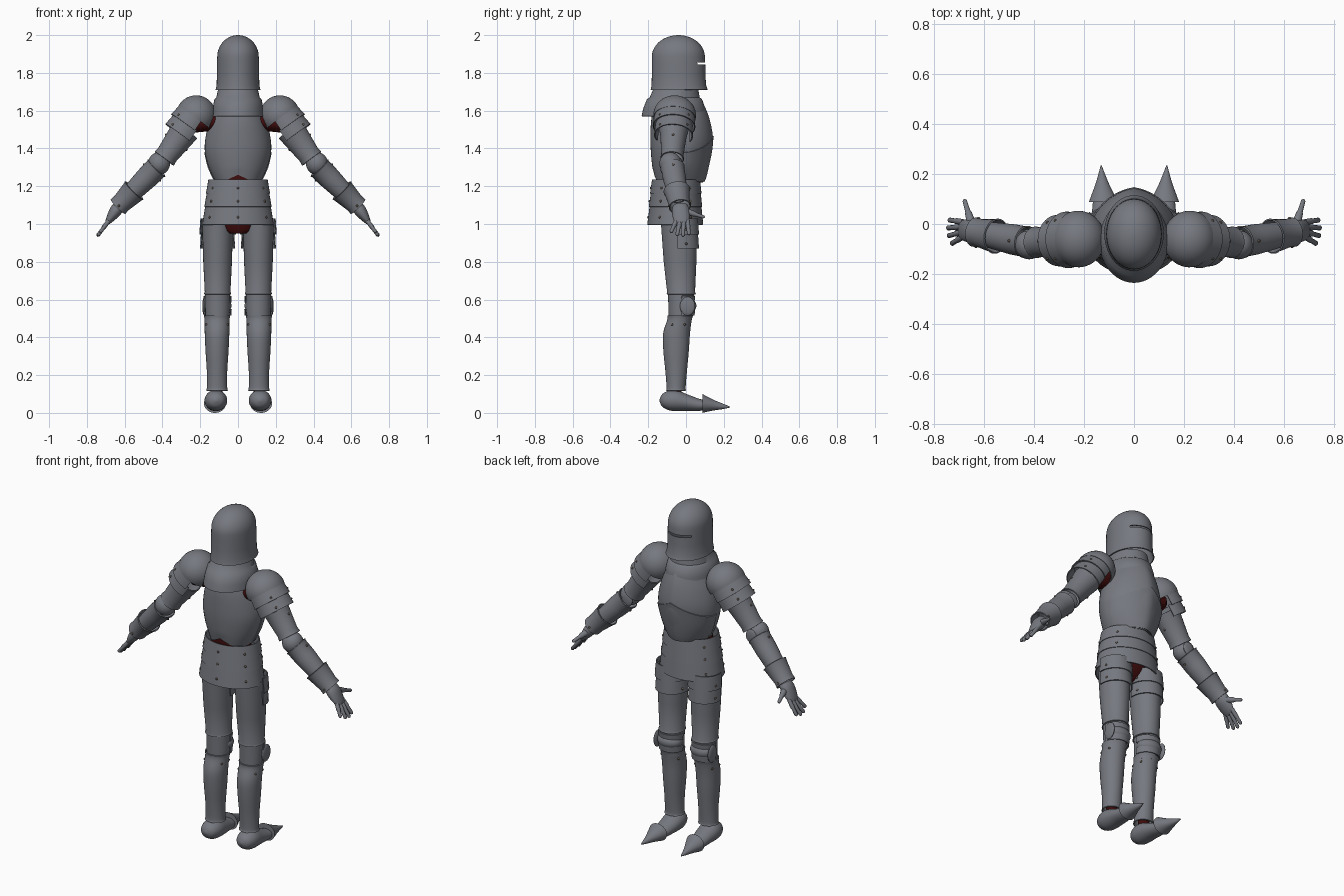
import bpy, bmesh, math
from mathutils import Vector, Matrix

cube = bpy.data.objects.get("Cube")
if cube:
    bpy.data.objects.remove(cube, do_unlink=True)


def material(name, r, g, b):
    m = bpy.data.materials.new(name)
    m.use_nodes = True
    m.diffuse_color = (r, g, b, 1)
    m.node_tree.nodes["Principled BSDF"].inputs["Base Color"].default_value = (r, g, b, 1)
    return m


STEEL = material("grey steel", 0.18, 0.19, 0.215)
CLOTH = material("dark red cloth", 0.055, 0.004, 0.004)
RIVET = material("brown rivet", 0.13, 0.10, 0.07)


def finish(name, bm, mat, thick=0):
    bmesh.ops.recalc_face_normals(bm, faces=bm.faces[:])
    me = bpy.data.meshes.new(name)
    bm.to_mesh(me)
    bm.free()
    ob = bpy.data.objects.new(name, me)
    bpy.context.collection.objects.link(ob)
    me.materials.append(mat)
    if thick:
        mod = ob.modifiers.new("plate", 'SOLIDIFY')
        mod.thickness, mod.offset = thick, 0
        bpy.context.view_layer.objects.active = ob
        bpy.ops.object.modifier_apply(modifier=mod.name)
    ob.data.shade_smooth()
    ob.data.set_sharp_from_angle(angle=math.radians(40))
    return ob


def loft(name, rings, mat=STEEL, thick=0.006, caps=(0, 0), cut=None, warp=None, seg=48):
    """Skin elliptical rings (centre, half axis, half axis) into one plate."""
    bm = bmesh.new()
    loops = []
    for c, u, v in rings:
        pts = [c + u * math.cos(i * math.tau / seg) + v * math.sin(i * math.tau / seg) for i in range(seg)]
        loops.append([bm.verts.new(warp(p) if warp else p) for p in pts])
    for a, b in zip(loops, loops[1:]):
        for i in range(seg):
            j = (i + 1) % seg
            bm.faces.new((a[i], a[j], b[j], b[i]))
    for end, loop in zip(caps, (loops[0], loops[-1])):
        if end:
            bm.faces.new(loop)
    if cut:
        gone = [f for f in bm.faces if cut(f.calc_center_median())]
        bmesh.ops.delete(bm, geom=gone, context='FACES')
    return finish(name, bm, mat, thick)


def curve(rows, steps=4):
    """Smooth a list of rows with a Catmull-Rom spline."""
    out = []
    for i in range(len(rows) - 1):
        p = [rows[max(0, min(len(rows) - 1, i + k))] for k in (-1, 0, 1, 2)]
        for s in range(steps):
            t = s / steps
            out.append([b + t * (c - a + t * (2 * a - 5 * b + 4 * c - d + t * (3 * b - 3 * c + d - a))) / 2
                        for a, b, c, d in zip(*p)])
    return out + [rows[-1]]


def upright(rows, cx=0):
    """Rows of height, half width, back y, front y."""
    return [(Vector((cx, (b + f) / 2, z)), Vector((w, 0, 0)), Vector((0, (f - b) / 2, 0))) for z, w, b, f in rows]


def along(p, q, rows):
    """Rows of distance from p towards q, thickness, depth."""
    d = (q - p).normalized()
    u = Vector((0, 1, 0)).cross(d).normalized()
    v = d.cross(u)
    return [(p + d * t, u * a, v * b) for t, a, b in rows]


def ball(name, loc, size, mat=STEEL):
    bm = bmesh.new()
    m = Matrix.Translation(loc) @ Matrix.Diagonal((*size, 1))
    bmesh.ops.create_uvsphere(bm, u_segments=32, v_segments=18, radius=1, matrix=m)
    return finish(name, bm, mat)


rivet_spots = []


def rivets(rings, k, degrees, t=0.5):
    """Mark rivets between ring k and the next one."""
    for g in degrees:
        a = math.radians(g)
        p, q = [c + u * math.cos(a) + v * math.sin(a) for c, u, v in rings[k:k + 2]]
        out = (p - rings[k][0]).normalized()
        rivet_spots.append(p.lerp(q, t) + out * 0.002)


def peak(p, width):
    return max(0, 1 - abs(p.x) / width)


# Helmet: open bell with a rounded crown and an eye slit
helm = [(1.71, 0.116, -0.184, 0.112), (1.735, 0.110, -0.179, 0.103), (1.79, 0.109, -0.178, 0.1),
        (1.844, 0.108, -0.178, 0.099), (1.856, 0.108, -0.178, 0.098)]
for i in range(12):
    a = i / 11 * math.pi / 2
    r = max(math.cos(a), 0.01)
    helm.append((1.885 + 0.112 * math.sin(a), 0.107 * r, -0.04 - 0.138 * r, -0.04 + 0.137 * r))
loft("helmet", upright(helm), caps=(0, 1),
     cut=lambda c: 1.845 < c.z < 1.855 and c.y > 0.058)

# Gorget around the neck
gorget = upright([(1.57, 0.136, -0.232, 0.1), (1.61, 0.132, -0.224, 0.1), (1.66, 0.122, -0.204, 0.082),
                  (1.668, 0.112, -0.19, 0.07), (1.725, 0.1, -0.165, 0.06)])
loft("gorget", gorget)

# Cuirass: ridged breast, back arched up at the waist
chest = curve([(1.222, 0.116, -0.164, 0.066), (1.3, 0.152, -0.175, 0.094), (1.38, 0.172, -0.183, 0.112),
               (1.45, 0.17, -0.185, 0.118), (1.53, 0.152, -0.183, 0.106), (1.6, 0.126, -0.172, 0.084),
               (1.67, 0.108, -0.15, 0.05)])


def ridge(p):
    p = p.copy()
    p.y += 0.022 * peak(p, 0.14) * min(1, max(0, p.y / 0.06))
    if p.y < -0.1 and p.z < 1.3:
        p.z += 0.04 * peak(p, 0.08) * (1.3 - p.z) / 0.078
    return p


loft("cuirass", upright(chest), warp=ridge)


def pointed(p):
    q = ridge(p)
    if q.y > 0:
        q.z += 0.085 * peak(p, 0.17) * max(0, p.z - 1.25) / 0.13
    return q


belly = curve([(1.225, 0.122, -0.165, 0.074), (1.3, 0.157, -0.175, 0.102), (1.38, 0.176, -0.183, 0.122)])
loft("belly_plate", upright(belly), warp=pointed, cut=lambda c: c.y < -0.035)
rivets(upright(chest), 17, (60, 90, 120))

# Layered skirt
edges = (1.235, 1.165, 1.095, 1.0)
for i, (hi, lo) in enumerate(zip(edges, edges[1:])):
    band = []
    for z, grow in ((lo - 0.004, 0.004), (hi, 0)):
        k = (1.235 - z) / 0.235
        band.append((z, 0.154 + 0.028 * k + grow, -0.177 - 0.021 * k - grow, 0.071 + 0.013 * k + grow))
    rings = upright(band)
    loft(f"skirt_band_{i + 1}", rings)
    rivets(rings, 0, (35, 145, 215, 270, 325), 0.4)

# Cloth body beneath the armour
loft("cloth_body", upright(curve([(0.95, 0.05, -0.115, -0.03), (0.972, 0.098, -0.126, 0.0),
                                  (1.03, 0.135, -0.14, 0.03), (1.15, 0.12, -0.15, 0.03),
                                  (1.27, 0.115, -0.16, 0.03), (1.42, 0.14, -0.165, 0.07),
                                  (1.57, 0.105, -0.15, 0.04), (1.73, 0.075, -0.12, 0.02)])),
     CLOTH, 0, (1, 1))

for s, side in ((1, "left"), (-1, "right")):
    def P(x, y, z):
        return Vector((s * x, y, z))

    # Arm joints
    shoulder, elbow, wrist = P(0.222, -0.06, 1.575), P(0.413, -0.075, 1.315), P(0.637, -0.032, 1.09)
    outward = P(0.8, 0, 0.6)
    loft(side + "_cloth_sleeve", along(P(0.1, -0.06, 1.545), P(0.26, -0.06, 1.525), [(0, 0.048, 0.065),
         (0.13, 0.045, 0.06), (0.15, 0.03, 0.04)]), CLOTH, 0, (1, 1))

    # Shoulder cap and its two lames
    dome = []
    for i in range(13):
        a = i / 12 * math.pi * 0.55
        r = max(math.sin(a), 0.01)
        dome.append((-0.103 * math.cos(a), 0.103 * r, 0.11 * r))
    loft(side + "_shoulder_cap", along(shoulder, elbow, dome), caps=(1, 0))
    for i, t in enumerate((0.005, 0.065)):
        lame = along(shoulder, elbow, [(t, 0.099 - i * 0.004, 0.104 - i * 0.008),
                                       (t + 0.068, 0.107 - i * 0.006, 0.11 - i * 0.01)])
        loft(f"{side}_shoulder_lame_{i + 1}", lame,
             cut=lambda c: (c - shoulder).dot(outward) < -0.045)
        for p in (-1, 1):
            c, u, v = lame[1]
            n = (outward + P(0, p, 0)).normalized()
            rivet_spots.append(c - (elbow - shoulder).normalized() * 0.02 + n * u.length)

    # Upper arm, elbow, forearm
    upper = along(shoulder, elbow, [(0.095, 0.074, 0.074), (0.14, 0.069, 0.066), (0.26, 0.056, 0.056),
                                    (0.285, 0.06, 0.06)])
    loft(side + "_upper_arm", upper)
    rivets(upper, 1, (0, 180), 0.3)
    ball(side + "_elbow_cop", elbow + P(0.005, -0.008, 0.005), (0.058, 0.058, 0.06))
    ball(side + "_elbow_wing", elbow + P(-0.005, 0.045, -0.005), (0.035, 0.01, 0.04))
    fore = along(elbow, wrist, [(0.025, 0.062, 0.062), (0.035, 0.058, 0.058), (0.1, 0.057, 0.058),
                                (0.24, 0.046, 0.048)])
    loft(side + "_forearm", fore)
    rivets(fore, 1, (0, 180), 0.4)

    # Gauntlet cuff, hand, fingers and thumb
    cuff = along(elbow, wrist, [(0.195, 0.066, 0.068), (0.205, 0.062, 0.064), (0.29, 0.05, 0.053),
                                (0.318, 0.051, 0.056)])
    loft(side + "_gauntlet_cuff", cuff)
    rivets(cuff, 2, (90, 270))
    loft(side + "_hand", along(P(0.63, -0.03, 1.095), P(0.7, -0.022, 0.995),
         curve([(0, 0.03, 0.04), (0.03, 0.033, 0.047), (0.07, 0.025, 0.045), (0.105, 0.014, 0.036),
                (0.115, 0.006, 0.025)])), STEEL, 0, (1, 1), seg=24)
    finger = [(0, 0.011, 0.012), (0.035, 0.012, 0.012), (0.04, 0.01, 0.01), (0.07, 0.01, 0.01)]
    for i, reach in enumerate((0.9, 1, 0.95, 0.75)):
        y = 0.012 - i * 0.024
        root, tip = P(0.682, y * 0.8 - 0.002, 1.02), P(0.682 + 0.06 * reach, y * 1.3, 1.02 - 0.08 * reach)
        size = (tip - root).length
        rows = [(t / 0.07 * size, a, b) for t, a, b in finger] + [(size + 0.007, 0.004, 0.004)]
        loft(f"{side}_finger_{i + 1}", along(root, tip, rows), STEEL, 0, (1, 1), seg=12)
    loft(side + "_thumb", along(P(0.645, -0.01, 1.07), P(0.678, 0.1, 1.035),
         [(0, 0.02, 0.02), (0.06, 0.014, 0.014), (0.065, 0.011, 0.011), (0.112, 0.009, 0.009),
          (0.119, 0.003, 0.003)]), STEEL, 0, (1, 1), seg=12)

    # Thigh plate with two front lames at the hip
    leg = s * 0.108
    thigh = upright([(0.628, 0.07, -0.1, 0.05), (0.64, 0.065, -0.097, 0.045), (0.8, 0.073, -0.115, 0.052),
                     (1.01, 0.079, -0.13, 0.054)], leg)
    loft(side + "_thigh_plate", thigh)
    for i, z in enumerate((0.945, 0.87)):
        hip = upright([(z, 0.094 - i * 0.004, -0.13, 0.066), (z + 0.085, 0.088 - i * 0.003, -0.13, 0.06)], leg)
        loft(f"{side}_hip_lame_{i + 1}", hip, cut=lambda c: c.y < -0.045)
        rivets(hip, 0, (20, 160), 0.3)

    # Knee: joint sleeve, cop, side wing and lames
    loft(side + "_knee_sleeve", upright([(0.485, 0.059, -0.088, 0.026), (0.565, 0.063, -0.09, 0.036),
                                         (0.66, 0.063, -0.094, 0.042)], leg))
    for i, z in enumerate((0.515, 0.585)):
        loft(f"{side}_knee_lame_{i + 1}", upright([(z, 0.07, -0.09, 0.042), (z + 0.035, 0.072, -0.09, 0.046)], leg),
             cut=lambda c: c.y < -0.02)
    ball(side + "_knee_cop", (leg, -0.005, 0.568), (0.074, 0.06, 0.046))
    ball(side + "_knee_wing", (s * 0.178, 0.008, 0.565), (0.011, 0.04, 0.05))

    # Greave with a glimpse of cloth at the ankle
    shin = upright(curve([(0.117, 0.055, -0.104, -0.002), (0.135, 0.051, -0.1, -0.005), (0.22, 0.051, -0.106, 0.002),
                          (0.33, 0.058, -0.117, 0.012), (0.42, 0.062, -0.118, 0.018), (0.49, 0.063, -0.097, 0.027),
                          (0.515, 0.067, -0.096, 0.034)]), s * 0.111)
    loft(side + "_greave", shin)
    rivets(shin, 18, (30, 150, 210, 330))
    loft(side + "_cloth_ankle", upright([(0.09, 0.03, -0.08, -0.025), (0.2, 0.035, -0.085, -0.02)], s * 0.112),
         CLOTH, 0, (1, 1))

    # Foot and long pointed toe, turned slightly outward
    def footing(rows):
        return [(P(0.117 + 0.06 * max(0, y), y, z), Vector((w, 0, 0)), Vector((0, 0, h))) for y, z, w, h in curve(rows)]

    loft(side + "_foot", footing([(-0.14, 0.066, 0.006, 0.006), (-0.125, 0.066, 0.038, 0.034),
                                  (-0.09, 0.066, 0.056, 0.052), (-0.05, 0.065, 0.06, 0.055),
                                  (0, 0.056, 0.055, 0.045), (0.06, 0.044, 0.046, 0.034),
                                  (0.1, 0.04, 0.04, 0.026)]), STEEL, 0, (1, 1))
    loft(side + "_pointed_toe", footing([(0.087, 0.05, 0.058, 0.05), (0.12, 0.045, 0.044, 0.037),
                                         (0.16, 0.039, 0.027, 0.024), (0.2, 0.034, 0.013, 0.013),
                                         (0.234, 0.031, 0.002, 0.002)]), STEEL, 0, (1, 1))

# All rivets in one object
bm = bmesh.new()
for p in rivet_spots:
    bmesh.ops.create_uvsphere(bm, u_segments=10, v_segments=6, radius=0.0065, matrix=Matrix.Translation(p))
finish("rivets", bm, RIVET)
